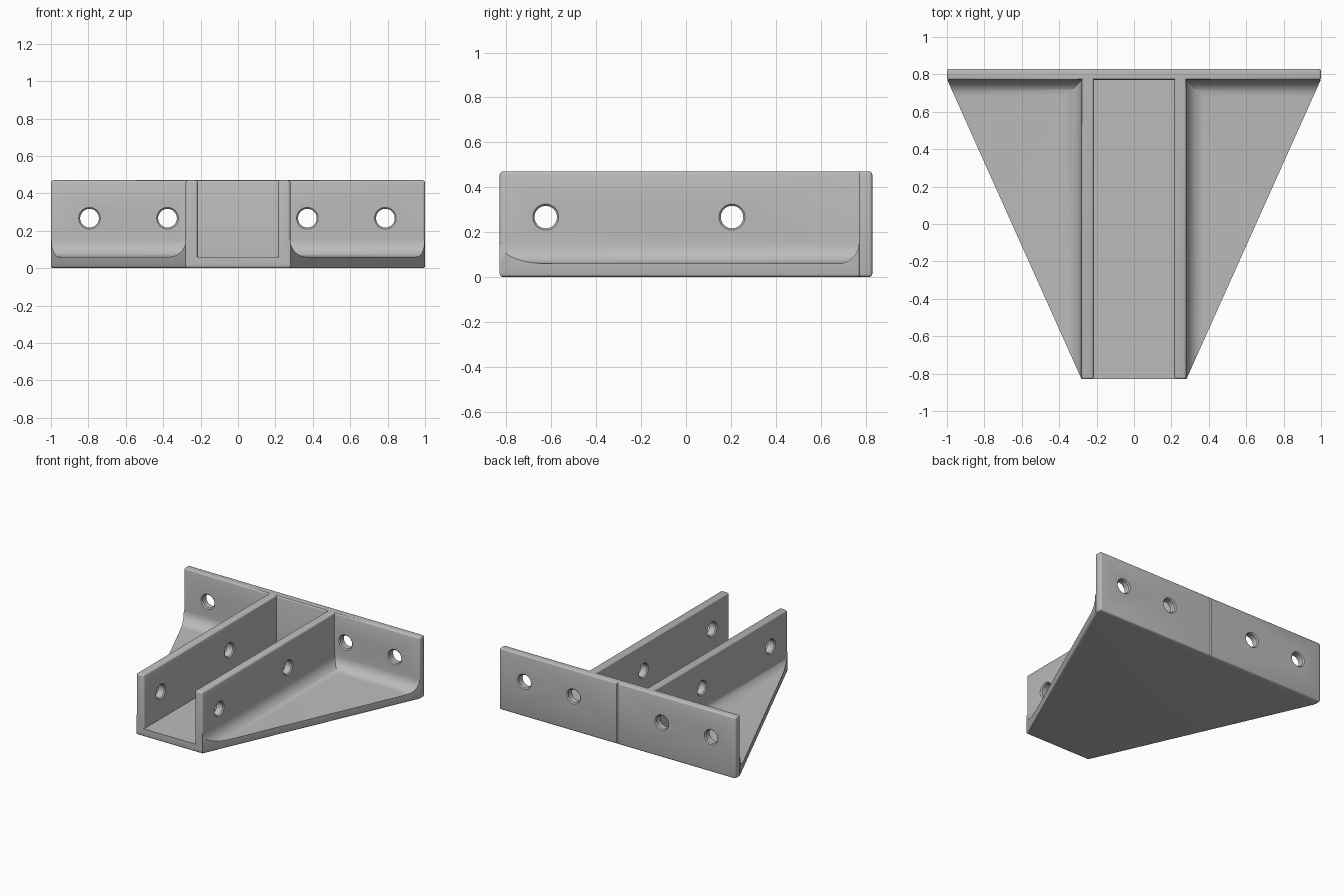
import bpy, bmesh, math
from mathutils import Vector, Matrix

old = bpy.data.objects.get("Cube")
if old:
    bpy.data.objects.remove(old, do_unlink=True)

# Main dimensions
FRONT, PLATE, BACK = -0.83, 0.77, 0.83
WALL_IN, WALL_OUT = 0.215, 0.28
FLOOR, TOP, COVE, EDGE = 0.06, 0.47, 0.09, 0.013
HOLE_Z, HOLE_R = 0.267, 0.05

grey = bpy.data.materials.new("matte grey")
grey.use_nodes = True
colour = (0.5, 0.5, 0.5, 1)
grey.diffuse_color = colour
grey.node_tree.nodes["Principled BSDF"].inputs["Base Color"].default_value = colour


def finish(name, bm):
    bmesh.ops.recalc_face_normals(bm, faces=bm.faces)
    mesh = bpy.data.meshes.new(name)
    bm.to_mesh(mesh)
    bm.free()
    mesh.materials.append(grey)
    ob = bpy.data.objects.new(name, mesh)
    bpy.context.collection.objects.link(ob)
    return ob


def round_edges(bm, rule, width=EDGE, segments=3):
    edges = [e for e in bm.edges if rule(e)]
    bmesh.ops.bevel(bm, geom=edges, offset=width, segments=segments,
                    profile=0.5, affect='EDGES')


def box(name, low, high, rule=None):
    bm = bmesh.new()
    bmesh.ops.create_cube(bm, size=1)
    low, high = Vector(low), Vector(high)
    for v in bm.verts:
        v.co = Vector([l if c < 0 else h for c, l, h in zip(v.co, low, high)])
    if rule:
        round_edges(bm, rule)
    return finish(name, bm)


def prism(name, start, sweep, rule=None):
    bm = bmesh.new()
    face = bm.faces.new([bm.verts.new(p) for p in start])
    new = bmesh.ops.extrude_face_region(bm, geom=[face], use_keep_orig=True)
    bmesh.ops.translate(bm, vec=sweep,
                        verts=[v for v in new["geom"] if isinstance(v, bmesh.types.BMVert)])
    if rule:
        bmesh.ops.recalc_face_normals(bm, faces=bm.faces)
        round_edges(bm, rule)
    return finish(name, bm)


def combine(target, tool, mode):
    mod = target.modifiers.new("combine", 'BOOLEAN')
    mod.operation, mod.solver, mod.object = mode, 'EXACT', tool
    bpy.context.view_layer.objects.active = target
    bpy.ops.object.modifier_apply(modifier=mod.name)
    bpy.data.objects.remove(tool, do_unlink=True)


def drill(target, centre, turn, thickness):
    """Round hole with a small countersink at both ends."""
    bm = bmesh.new()
    half, sink, over = thickness / 2, 0.008, 0.01
    rings = []
    for pos, rad in ((-half - over, HOLE_R + sink + over), (-half + sink, HOLE_R),
                     (half - sink, HOLE_R), (half + over, HOLE_R + sink + over)):
        ring = bmesh.ops.create_circle(bm, segments=40, radius=rad,
                                       matrix=Matrix.Translation((0, 0, pos)))
        rings.append(ring["verts"])
    for a, b in zip(rings, rings[1:]):
        for i in range(40):
            j = (i + 1) % 40
            bm.faces.new((a[i], a[j], b[j], b[i]))
    bm.faces.new(rings[0])
    bm.faces.new(rings[-1])
    bm.transform(Matrix.Translation(centre) @ turn)
    combine(target, finish("hole_cutter", bm), 'DIFFERENCE')


def cove_profile():
    pts = [(-0.02, -0.03), (COVE, -0.03)]
    for i in range(13):
        a = math.radians(90 * i / 12)
        pts.append((COVE * (1 - math.sin(a)), COVE * (1 - math.cos(a))))
    return pts + [(-0.02, COVE)]


# Base slab with coved strips, trimmed to the tapered outline
body = box("bracket", (-1.2, -1, -0.1), (1.2, 0.9, FLOOR))
for s in (-1, 1):
    side = [(s * (WALL_OUT + d), -0.9, FLOOR + h) for d, h in cove_profile()]
    combine(body, prism("side_cove", side, (0, 1.69, 0)), 'UNION')
    rear = [(s * 0.25, PLATE - d, FLOOR + h) for d, h in cove_profile()]
    combine(body, prism("rear_cove", rear, (s * 0.9, 0, 0)), 'UNION')
half_outline = [(WALL_OUT, FRONT), (0.998, PLATE), (0.98, 0.8)]
outline = half_outline + [(-x, y) for x, y in reversed(half_outline)]
trim = prism("taper_outline", [(x, y, 0) for x, y in outline], (0, 0, 0.3),
             lambda e: all(v.co.z < 0.001 for v in e.verts))
combine(body, trim, 'INTERSECT')


# Channel walls, rounded along the top and the front corners
def wall_rule(e):
    a, b = (v.co for v in e.verts)
    on_top = min(a.z, b.z) > TOP - 0.001
    on_front = max(a.y, b.y) < FRONT + 0.001
    upright = abs(a.z - b.z) > 0.1
    along = abs(a.y - b.y) > 0.1
    return (on_top and (along or on_front)) or (on_front and upright)


for s in (-1, 1):
    x0, x1 = sorted((s * WALL_IN, s * WALL_OUT))
    combine(body, box("channel_wall", (x0, FRONT, 0.03), (x1, 0.8, TOP), wall_rule), 'UNION')

# Rear mounting plate, rounded all round
combine(body, box("back_plate", (-1, PLATE, 0), (1, BACK, TOP), lambda e: True), 'UNION')

# Screw holes in the plate and the walls
turn_y = Matrix.Rotation(math.pi / 2, 4, 'X')
turn_x = Matrix.Rotation(math.pi / 2, 4, 'Y')
for x in (-0.794, -0.377, 0.371, 0.788):
    drill(body, (x, (PLATE + BACK) / 2, HOLE_Z), turn_y, BACK - PLATE)
for s in (-1, 1):
    for y in (-0.625, 0.205):
        drill(body, (s * (WALL_IN + WALL_OUT) / 2, y, HOLE_Z), turn_x, WALL_OUT - WALL_IN)

# Centre mark scored down the rear face
score = [(-0.007, BACK + 0.002, -0.1), (0.007, BACK + 0.002, -0.1), (0, BACK - 0.008, -0.1)]
combine(body, prism("score_cutter", score, (0, 0, 0.7)), 'DIFFERENCE')

bpy.ops.object.select_all(action='DESELECT')
body.select_set(True)
bpy.context.view_layer.objects.active = body
bpy.ops.object.shade_smooth_by_angle(angle=math.radians(35))
